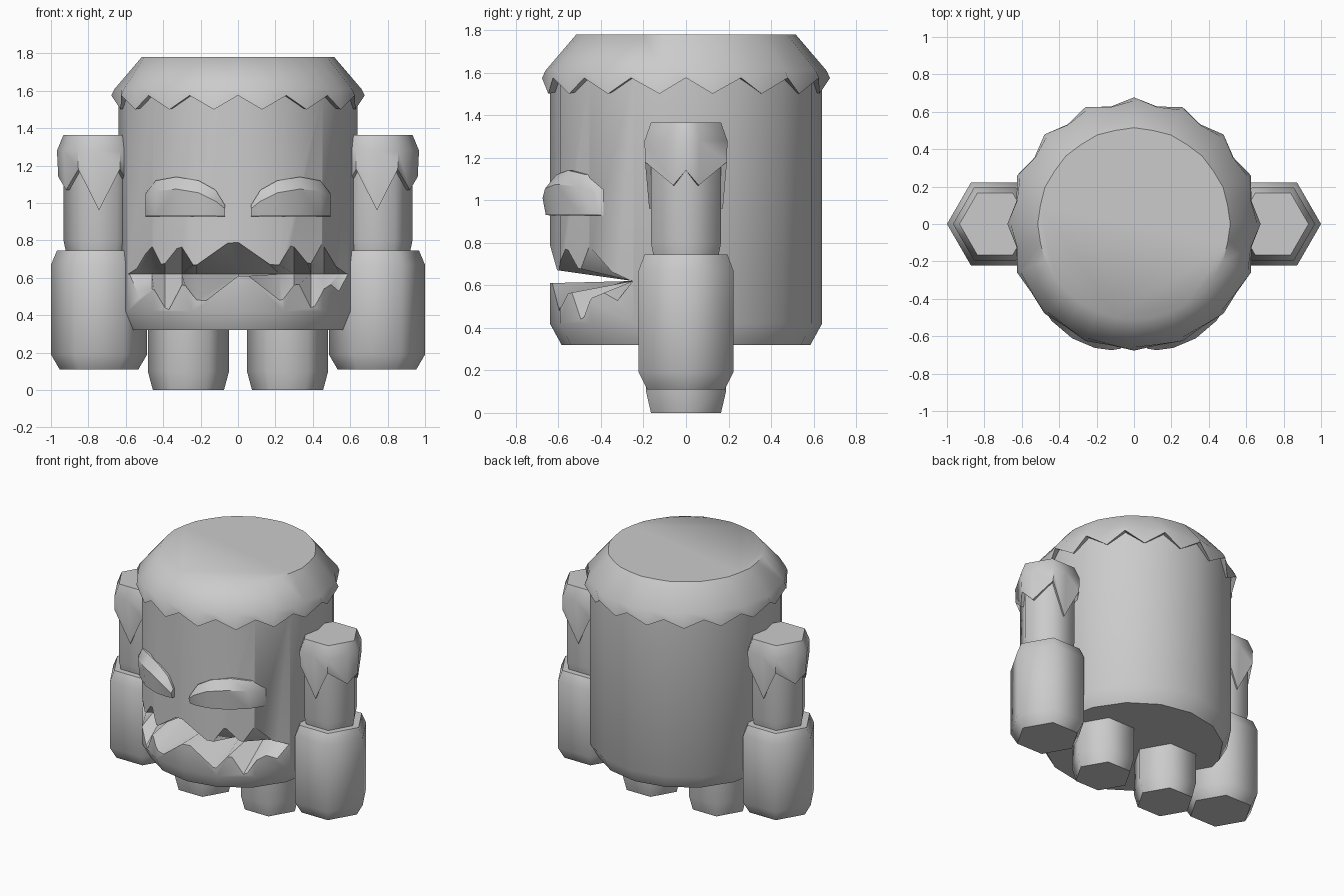
import bpy, bmesh
from math import sin, cos, pi, sqrt, radians, floor

cube = bpy.data.objects.get("Cube")
if cube:
    bpy.data.objects.remove(cube, do_unlink=True)

stone = bpy.data.materials.new("stone_grey")
stone.use_nodes = True
GREY = (0.6, 0.6, 0.6, 1)
stone.diffuse_color = GREY
stone.node_tree.nodes["Principled BSDF"].inputs["Base Color"].default_value = GREY


def shade(ob, angle):
    bpy.ops.object.select_all(action='DESELECT')
    ob.select_set(True)
    bpy.context.view_layer.objects.active = ob
    bpy.ops.object.shade_smooth_by_angle(angle=radians(angle))


def loft(name, rings, angle=50, cap_start=True, cap_end=True, closed=True):
    """Bridge equal-length rings of points into one object."""
    bm = bmesh.new()
    rows = [[bm.verts.new(p) for p in ring] for ring in rings]
    n = len(rows[0])
    for a, b in zip(rows, rows[1:]):
        for i in range(n if closed else n - 1):
            j = (i + 1) % n
            bm.faces.new((a[i], a[j], b[j], b[i]))
    if cap_start:
        bm.faces.new(rows[0])
    if cap_end:
        bm.faces.new(rows[-1])
    bmesh.ops.recalc_face_normals(bm, faces=bm.faces)
    mesh = bpy.data.meshes.new(name)
    bm.to_mesh(mesh)
    bm.free()
    mesh.materials.append(stone)
    ob = bpy.data.objects.new(name, mesh)
    bpy.context.collection.objects.link(ob)
    if angle:
        shade(ob, angle)
    return ob


def ring(sides, r, z, x=0):
    return [(x + r * cos(2 * pi * i / sides), r * sin(2 * pi * i / sides), z)
            for i in range(sides)]


def turned(name, sides, profile, x=0, angle=50):
    return loft(name, [ring(sides, r, z, x) for r, z in profile], angle)


# Body: sixteen-sided barrel with a narrowed base
body = turned("body", 16, [(.585, .32), (.64, .42), (.64, 1.6)], angle=0)

# Mouth: jagged wedge cut, shared columns for the upper and lower teeth
teeth = [(0, .79, .61), (.22, .67, .48), (.30, .77, .56), (.39, .68, .43),
         (.46, .77, .54), (.54, .66, .50)]
BACK, MID = -.25, .62
columns = []
for x, up, low in teeth:
    front = BACK + (-sqrt(.64 ** 2 - x * x) - BACK) * 1.3
    columns.append((x, front, MID + (up - MID) * 1.3, MID + (low - MID) * 1.3))
columns.append((.72, -.31, .63, .61))
columns = [(-c[0], *c[1:]) for c in columns[:0:-1]] + columns
sections = [[(x, BACK, MID), (x, y, up), (x, y, low)] for x, y, up, low in columns]
cutter = loft("mouth_cutter", sections, angle=0)
cutter.hide_render = True
cut = body.modifiers.new("mouth", 'BOOLEAN')
cut.operation = 'DIFFERENCE'
cut.solver = 'EXACT'
cut.object = cutter
bpy.context.view_layer.update()
carved = bpy.data.meshes.new_from_object(
    body.evaluated_get(bpy.context.evaluated_depsgraph_get()))
body.modifiers.clear()
body.data = carved
bpy.data.objects.remove(cutter, do_unlink=True)
shade(body, 48)


# Hair: flat-topped cap flaring out to a zigzag hem
def hair_ring(r_point, z_point, r_low, z_low):
    pts = []
    for i in range(32):
        a = 2 * pi * i / 32
        r, z = (r_low, z_low) if i % 2 else (r_point, z_point)
        if i % 2 and sin(a) < -.4 and r_low > .62:
            r += .02
        pts.append((r * cos(a), r * sin(a), z))
    return pts


loft("hair", [hair_ring(.515, 1.78, .51, 1.78), hair_ring(.66, 1.61, .637, 1.61),
              hair_ring(.677, 1.575, .64, 1.5), hair_ring(.61, 1.58, .61, 1.51)],
     50, cap_end=False)


# Sleeve: hexagonal shoulder cap with a ragged hem
def hex_point(s, r, z, x):
    k, t = floor(s), s - floor(s)
    a, b = k * pi / 3, (k + 1) * pi / 3
    return (x + r * ((1 - t) * cos(a) + t * cos(b)),
            r * ((1 - t) * sin(a) + t * sin(b)), z)


half = [(0, 1.14), (.33, 1.07), (1, 1.18), (1.5, .96), (2, 1.18), (2.67, 1.07)]
hem = half + [(s + 3, z) for s, z in half]


def sleeve(name, x):
    rings = [[hex_point(s, r, z, x) for s, _ in hem]
             for r, z in ((.19, 1.365), (.225, 1.28))]
    rings.append([hex_point(s, .2 + max(0, z - .96) * .1, z, x) for s, z in hem])
    rings.append([hex_point(s, .186, z, x) for s, z in hem])
    loft(name, rings, 62, cap_end=False)


# Eyelid: heavy brow wrapped around the face
lid = [(.07, .99, .97, .67), (.12, 1.07, 1.01, .685), (.21, 1.12, 1.055, .695),
       (.33, 1.14, 1.075, .695), (.44, 1.12, 1.065, .68), (.495, 1.05, 1.04, .66)]


def on_face(x, r, z, side):
    return (side * x, -sqrt(r * r - x * x), z)


def eyelid(name, side):
    sections = [[on_face(x, .60, z_back, side), on_face(x, .645, z_back, side),
                 on_face(x, r, z_front, side), on_face(x, r - .015, .93, side),
                 on_face(x, .60, .925, side)]
                for x, z_back, z_front, r in lid]
    loft(name, sections, 35)


# Paired parts
for side, label in ((1, "left"), (-1, "right")):
    arm_x, leg_x = side * .743, side * .265
    eyelid(label + "_eyelid", side)
    sleeve(label + "_sleeve", arm_x)
    turned(label + "_upper_arm", 6, [(.175, .73), (.19, .8), (.19, 1.3)], arm_x, 62)
    turned(label + "_fist", 6, [(.21, .11), (.257, .19), (.257, .67), (.225, .745)],
           arm_x, 62)
    turned(label + "_leg", 6, [(.19, 0), (.217, .1), (.217, .45)], leg_x, 62)
